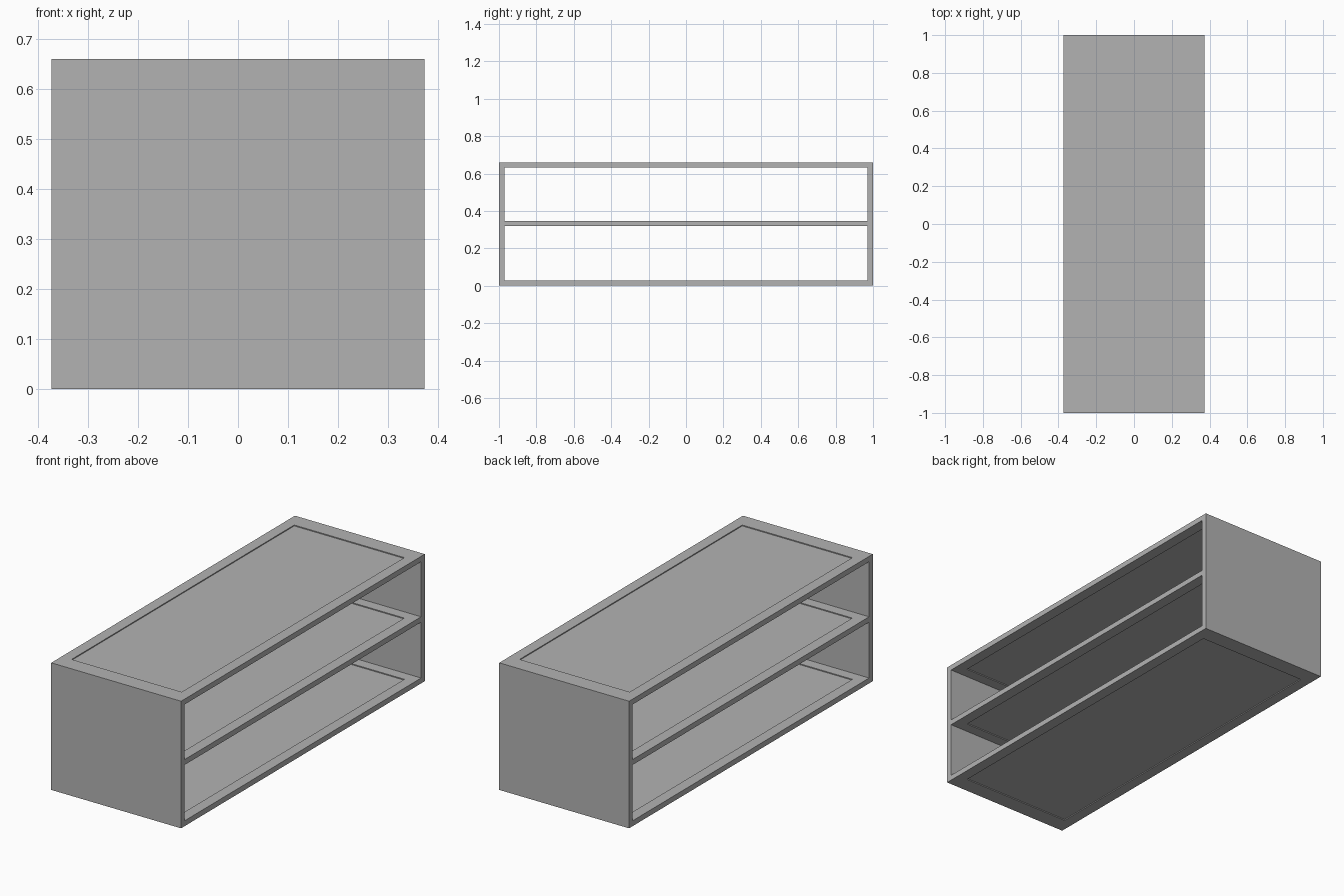
import bpy
import bmesh
from mathutils import Vector

if "Cube" in bpy.data.objects:
    bpy.data.objects.remove(bpy.data.objects["Cube"], do_unlink=True)

WIDTH, LENGTH, HEIGHT = 0.746, 2.0, 0.66
SIDE, BOARD = 0.03, 0.028
BORDER, RECESS = 0.08, 0.005

# One plain grey finish
grey = bpy.data.materials.new("plain grey")
grey.use_nodes = True
colour = (0.45, 0.45, 0.45, 1)
grey.diffuse_color = colour
grey.node_tree.nodes["Principled BSDF"].inputs["Base Color"].default_value = colour


def panel(name, centre, size, recessed=False):
    """Box panel, with shallow framed recesses above and below if wanted."""
    bm = bmesh.new()
    bmesh.ops.create_cube(bm, size=1)
    bmesh.ops.scale(bm, vec=Vector(size), verts=bm.verts)
    bm.normal_update()
    if recessed:
        for face in [f for f in bm.faces if abs(f.normal.z) > 0.9]:
            inward = -face.normal * RECESS
            bmesh.ops.inset_region(bm, faces=[face], thickness=BORDER)
            # A second, zero-width ring makes the recess walls upright
            ring = bmesh.ops.extrude_discrete_faces(bm, faces=[face])["faces"][0]
            bmesh.ops.translate(bm, vec=inward, verts=ring.verts)
    bmesh.ops.recalc_face_normals(bm, faces=bm.faces)
    mesh = bpy.data.meshes.new(name)
    bm.to_mesh(mesh)
    bm.free()
    mesh.materials.append(grey)
    obj = bpy.data.objects.new(name, mesh)
    obj.location = centre
    bpy.context.collection.objects.link(obj)
    return obj


# Upright end panels
for name, side in (("front_end_panel", -1), ("back_end_panel", 1)):
    panel(name, (0, side * (LENGTH - SIDE) / 2, HEIGHT / 2), (WIDTH, SIDE, HEIGHT))

# Bottom and middle shelves fit between the ends; top is flush with them
levels = {"bottom_board": BOARD / 2, "middle_shelf": HEIGHT / 2 + 0.002,
          "top_board": HEIGHT - BOARD / 2}
for name, z in levels.items():
    inner = LENGTH - 2 * SIDE
    board = panel(name, (0, 0, z), (WIDTH, inner, BOARD), recessed=True)
